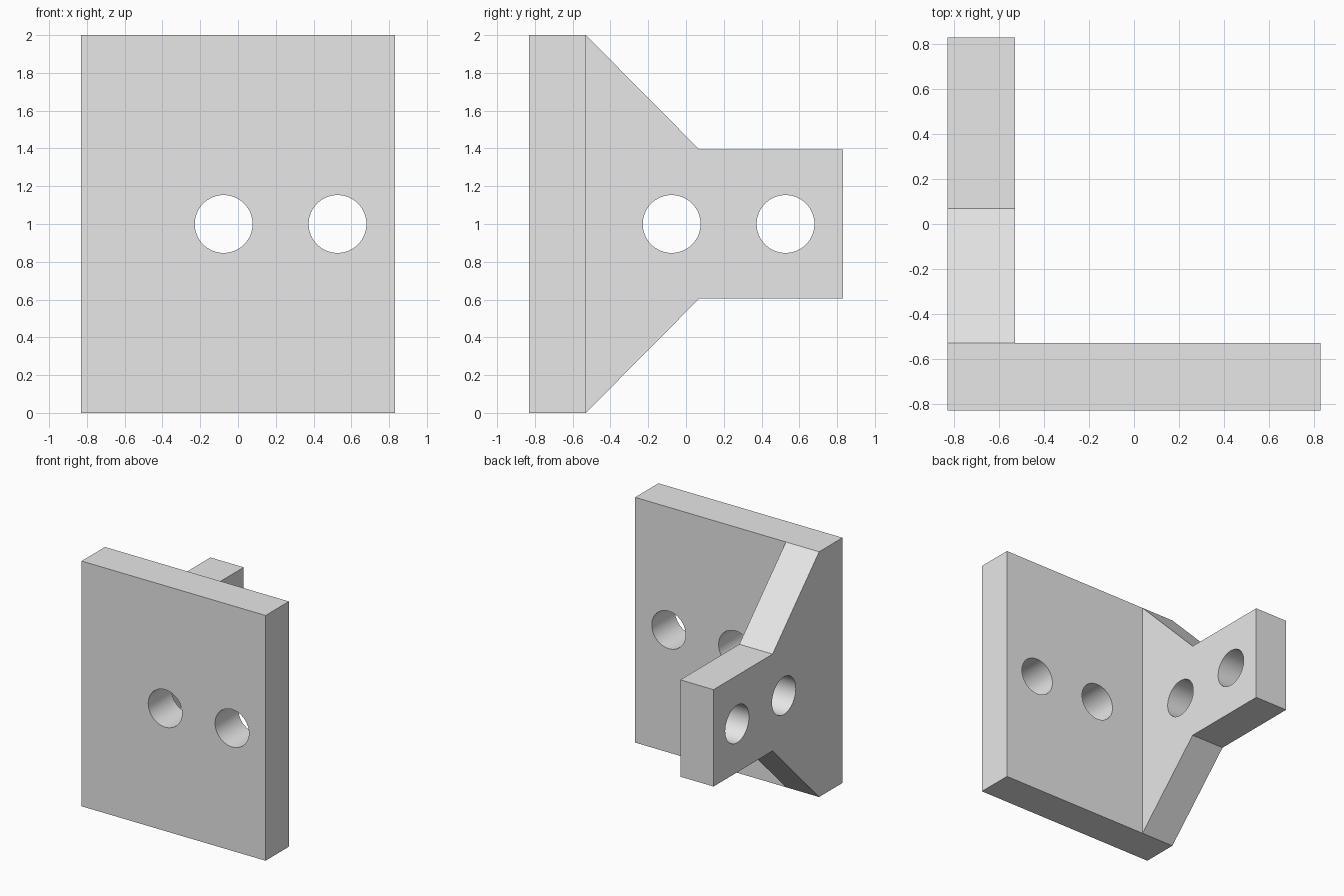
import bpy
import bmesh
from math import pi
from mathutils import Matrix

cube = bpy.data.objects.get("Cube")
if cube:
    bpy.data.objects.remove(cube, do_unlink=True)

HALF = 0.83        # half width and half depth
INNER = -0.53      # inner faces of the plate and the arm
KNEE = 0.07        # where the tapered web meets the straight arm
ARM_LOW, ARM_HIGH = 0.605, 1.395
HOLE_CENTRES = (-0.076, 0.527)
HOLE_RADIUS = 0.153

grey = bpy.data.materials.new("light grey")
grey.use_nodes = True
grey.diffuse_color = (0.8, 0.8, 0.8, 1)
grey.node_tree.nodes["Principled BSDF"].inputs["Base Color"].default_value = grey.diffuse_color


def make_object(name, bm):
    bmesh.ops.recalc_face_normals(bm, faces=bm.faces[:])
    mesh = bpy.data.meshes.new(name)
    bm.to_mesh(mesh)
    bm.free()
    mesh.materials.append(grey)
    obj = bpy.data.objects.new(name, mesh)
    bpy.context.collection.objects.link(obj)
    return obj


def cut(obj, cutter):
    cutter.hide_render = True
    mod = obj.modifiers.new("cut", 'BOOLEAN')
    mod.operation = 'DIFFERENCE'
    mod.solver = 'EXACT'
    mod.object = cutter
    bpy.context.view_layer.objects.active = obj
    bpy.ops.object.modifier_apply(modifier=mod.name)
    bpy.data.objects.remove(cutter, do_unlink=True)


def hole_cutter(name, location, axis):
    bm = bmesh.new()
    bmesh.ops.create_cone(bm, cap_ends=True, segments=64, radius1=HOLE_RADIUS,
                          radius2=HOLE_RADIUS, depth=0.6,
                          matrix=Matrix.Translation(location) @ Matrix.Rotation(pi / 2, 4, axis))
    return make_object(name, bm)


# Bracket: side profile swept over the full width
profile = [(-HALF, 0), (INNER, 0), (KNEE, ARM_LOW), (HALF, ARM_LOW),
           (HALF, ARM_HIGH), (KNEE, ARM_HIGH), (INNER, 2), (-HALF, 2)]
bm = bmesh.new()
face = bm.faces.new([bm.verts.new((-HALF, y, z)) for y, z in profile])
swept = bmesh.ops.extrude_face_region(bm, geom=[face])
bmesh.ops.translate(bm, vec=(2 * HALF, 0, 0),
                    verts=[v for v in swept["geom"] if isinstance(v, bmesh.types.BMVert)])
bracket = make_object("angle_bracket", bm)

# Clear the inner corner, leaving the plate and the arm
bm = bmesh.new()
bmesh.ops.create_cube(bm, size=4, matrix=Matrix.Translation((INNER + 2, INNER + 2, 1)))
cut(bracket, make_object("corner_cutter", bm))

# Two bolt holes through the plate and two through the arm
middle = (INNER - HALF) / 2
for c in HOLE_CENTRES:
    cut(bracket, hole_cutter("plate_hole_cutter", (c, middle, 1), 'X'))
    cut(bracket, hole_cutter("arm_hole_cutter", (middle, c, 1), 'Y'))

# Smooth hole walls, sharp edges
bpy.ops.object.select_all(action='DESELECT')
bracket.select_set(True)
bpy.context.view_layer.objects.active = bracket
bpy.ops.object.shade_smooth_by_angle(angle=pi / 6)
